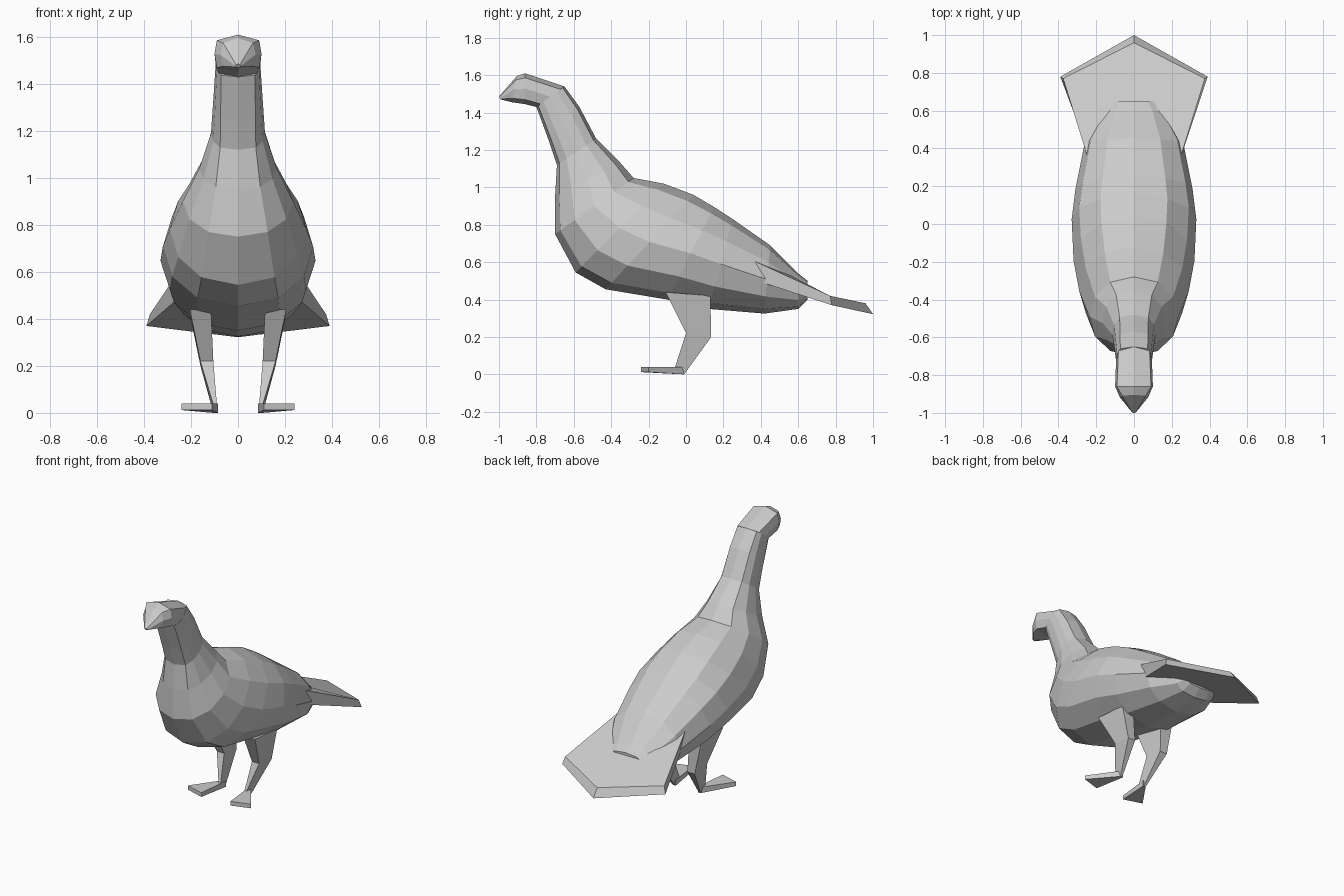
import bpy, bmesh, math
from mathutils import Vector

if "Cube" in bpy.data.objects:
    bpy.data.objects.remove(bpy.data.objects["Cube"])

grey = bpy.data.materials.new("plain grey")
grey.use_nodes = True
COLOUR = (0.6, 0.6, 0.6, 1)
grey.diffuse_color = COLOUR
grey.node_tree.nodes["Principled BSDF"].inputs["Base Color"].default_value = COLOUR


def loft(name, rings, mirror=False):
    """Skin a list of closed rings, cap both ends and keep it flat shaded."""
    bm = bmesh.new()
    loops = [[bm.verts.new(p) for p in ring] for ring in rings]
    n = len(loops[0])
    for a, b in zip(loops, loops[1:]):
        for i in range(n):
            bm.faces.new((a[i], a[(i + 1) % n], b[(i + 1) % n], b[i]))
    bm.faces.new(loops[0])
    bm.faces.new(loops[-1])
    bmesh.ops.recalc_face_normals(bm, faces=bm.faces)
    mesh = bpy.data.meshes.new(name)
    bm.to_mesh(mesh)
    bm.free()
    mesh.materials.append(grey)
    obj = bpy.data.objects.new(name, mesh)
    bpy.context.collection.objects.link(obj)
    if mirror:
        obj.modifiers.new("Mirror", 'MIRROR')
    return obj


def section(top, bottom, width, power, sides):
    """Ring between a top and a bottom (y, z) point; low power is boxier."""
    t, b = Vector((0, *top)), Vector((0, *bottom))
    ring = []
    for i in range(sides):
        a = 2 * math.pi * i / sides
        s = math.sin(a)
        p = (t + b) / 2 + (t - b) / 2 * math.cos(a)
        p.x = math.copysign(abs(s) ** power * width, s) if abs(s) > 1e-6 else 0
        ring.append(p)
    return ring


# Body and neck: back point, belly point, half width, boxiness
body = [
    ((-0.65, 1.54), (-0.80, 1.43), 0.095, 0.4),
    ((-0.57, 1.43), (-0.73, 1.24), 0.105, 0.5),
    ((-0.48, 1.26), (-0.69, 1.12), 0.115, 0.6),
    ((-0.35, 1.13), (-0.70, 0.95), 0.165, 0.8),
    ((-0.28, 1.05), (-0.70, 0.75), 0.235, 0.9),
    ((-0.12, 1.02), (-0.59, 0.545), 0.29, 0.9),
    ((0.04, 0.96), (-0.43, 0.455), 0.32, 0.9),
    ((0.15, 0.895), (-0.10, 0.40), 0.33, 0.9),
    ((0.25, 0.83), (0.12, 0.35), 0.31, 0.9),
    ((0.45, 0.69), (0.42, 0.325), 0.26, 0.9),
    ((0.60, 0.54), (0.60, 0.35), 0.17, 0.8),
    ((0.65, 0.50), (0.65, 0.40), 0.13, 0.8),
]
loft("body", [section(*r, 12) for r in body])

# Head narrowing to a hooked beak
head = [
    ((-0.65, 1.54), (-0.80, 1.43), 0.095, 0.4),
    ((-0.86, 1.61), (-0.86, 1.445), 0.10, 0.3),
    ((-0.905, 1.595), (-0.93, 1.455), 0.075, 0.5),
    ((-1.00, 1.485), (-0.99, 1.47), 0.012, 1),
]
loft("head", [section(*r, 8) for r in head])

# Fanned tail: upper and lower outlines
upper = [(0.22, 0.27, 0.65), (0.375, 0.77, 0.42), (0, 0.96, 0.38),
         (-0.375, 0.77, 0.42), (-0.22, 0.27, 0.65), (0, 0.40, 0.61)]
lower = [(0.24, 0.38, 0.50), (0.39, 0.78, 0.37), (0, 1.00, 0.322),
         (-0.39, 0.78, 0.37), (-0.24, 0.38, 0.50), (0, 0.40, 0.50)]
loft("tail", [upper, lower])


def slab(x_in, x_out, front, back):
    """Four-cornered leg section between front and back (y, z) points."""
    return [(x_in, *front), (x_out, *front), (x_out, *back), (x_in, *back)]


# Legs, bent at the hock
loft("legs", [
    slab(0.115, 0.205, (-0.11, 0.44), (0.13, 0.42)),
    slab(0.105, 0.16, (0.00, 0.22), (0.135, 0.20)),
    slab(0.09, 0.105, (-0.06, 0.035), (-0.01, 0.0)),
], mirror=True)

# Flat splayed feet
toe = [(0.085, -0.01), (0.105, -0.01), (0.24, -0.20), (0.11, -0.24)]
loft("feet", [[(x, y, 0.04) for x, y in toe],
              [(x, y, 0.012 if y < -0.1 else 0.0) for x, y in toe]], mirror=True)
